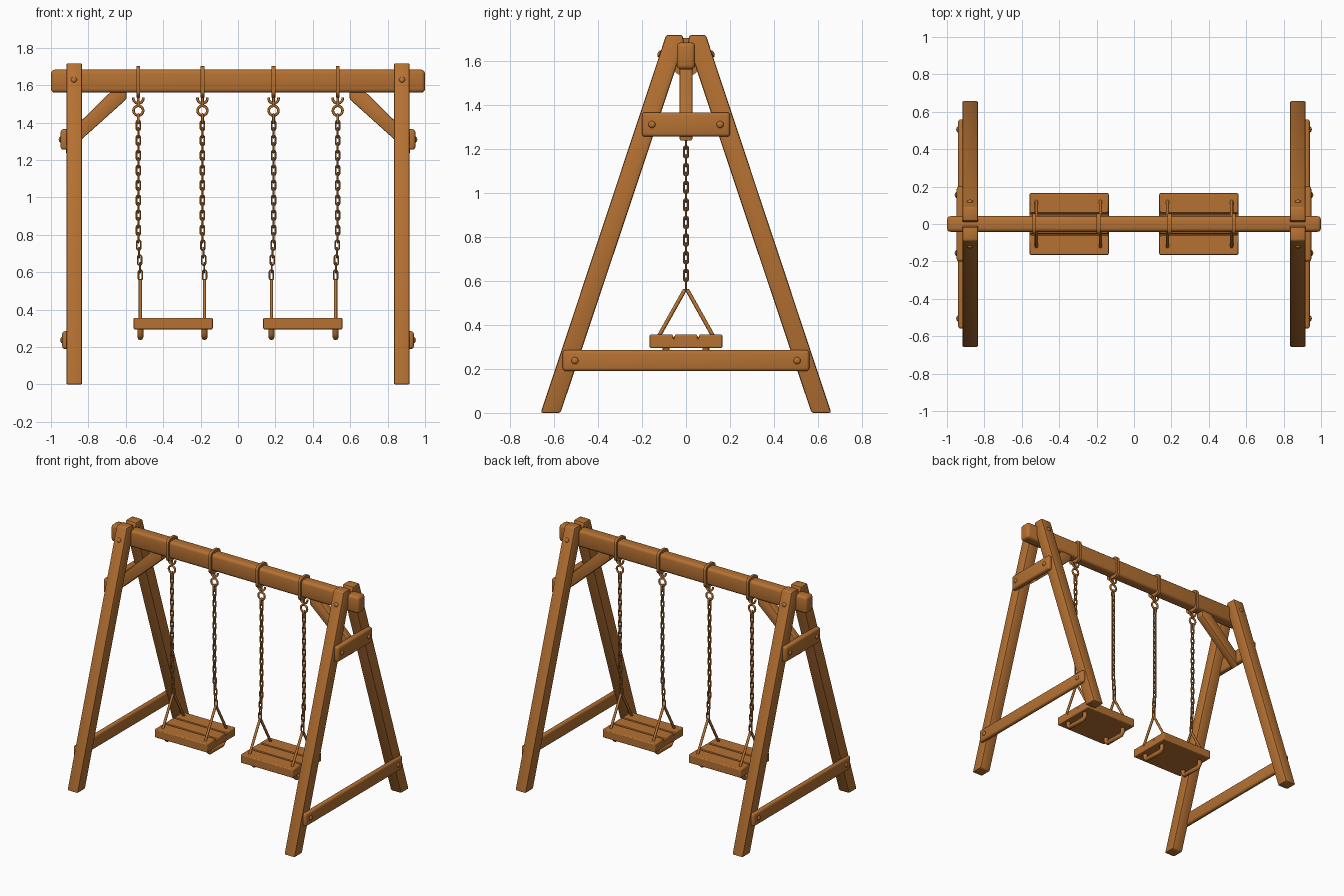
import bpy, bmesh, math
from mathutils import Vector, Matrix

if "Cube" in bpy.data.objects:
    bpy.data.objects.remove(bpy.data.objects["Cube"])

wood = bpy.data.materials.new("warm brown")
wood.diffuse_color = (0.46, 0.165, 0.032, 1)
wood.use_nodes = True
wood.node_tree.nodes["Principled BSDF"].inputs["Base Color"].default_value = wood.diffuse_color


def finish(name, bm, angle=35):
    bmesh.ops.recalc_face_normals(bm, faces=bm.faces[:])
    me = bpy.data.meshes.new(name)
    bm.to_mesh(me)
    bm.free()
    me.materials.append(wood)
    ob = bpy.data.objects.new(name, me)
    bpy.context.collection.objects.link(ob)
    bpy.ops.object.select_all(action='DESELECT')
    ob.select_set(True)
    bpy.context.view_layer.objects.active = ob
    bpy.ops.object.shade_smooth_by_angle(angle=math.radians(angle))
    return ob


def prism(name, pts, vec, bevel=0.0, seg=2):
    """Extrude a planar polygon along vec, then round its edges."""
    bm = bmesh.new()
    face = bm.faces.new([bm.verts.new(p) for p in pts])
    geo = bmesh.ops.extrude_face_region(bm, geom=[face], use_keep_orig=True)
    bmesh.ops.translate(bm, vec=Vector(vec),
                        verts=[g for g in geo['geom'] if isinstance(g, bmesh.types.BMVert)])
    bmesh.ops.recalc_face_normals(bm, faces=bm.faces[:])
    if bevel:
        bmesh.ops.bevel(bm, geom=bm.edges[:], offset=bevel, segments=seg,
                        profile=0.5, affect='EDGES', clamp_overlap=True)
    return finish(name, bm)


def box(name, x0, x1, y0, y1, z0, z1, bevel, seg=2):
    return prism(name, [(x0, y0, z0), (x0, y1, z0), (x0, y1, z1), (x0, y0, z1)],
                 (x1 - x0, 0, 0), bevel, seg)


def tubes(name, paths, r, sides=8):
    """Join round wires; each path is (points, closed)."""
    bm = bmesh.new()
    for pts, closed in paths:
        pts = [Vector(p) for p in pts]
        n = len(pts)
        nrm = Vector((0, 0, 0))
        for i in range(n):
            nrm += (pts[i] - pts[0]).cross(pts[(i + 1) % n] - pts[0])
        nrm = nrm.normalized() if nrm.length > 1e-9 else Vector((1, 0, 0))
        rings = []
        for i in range(n):
            a = pts[i - 1] if closed or i else pts[0]
            b = pts[(i + 1) % n] if closed or i < n - 1 else pts[i]
            side = (b - a).normalized().cross(nrm)
            rings.append([bm.verts.new(pts[i] + r * (math.cos(t) * nrm + math.sin(t) * side))
                          for t in (2 * math.pi * k / sides for k in range(sides))])
        for i in range(n if closed else n - 1):
            p, q = rings[i], rings[(i + 1) % n]
            for k in range(sides):
                m = (k + 1) % sides
                bm.faces.new((p[k], p[m], q[m], q[k]))
        if not closed:
            bm.faces.new(rings[0])
            bm.faces.new(rings[-1])
    return finish(name, bm, 50)


def arc(c, r, a0, a1, n, axis='x', stretch=0.0):
    """Arc in the xz or yz plane, optionally stretched into a chain link."""
    out = []
    for i in range(n):
        t = math.radians(a0 + (a1 - a0) * i / (n - 1))
        u, w = r * math.cos(t), r * math.sin(t)
        w += math.copysign(stretch, w) if abs(w) > 1e-6 else 0
        out.append((c[0] + u, c[1], c[2] + w) if axis == 'x' else (c[0], c[1] + u, c[2] + w))
    return out


def bolt(name, loc, direction):
    bm = bmesh.new()
    rot = Vector(direction).to_track_quat('Z', 'Y').to_matrix().to_4x4()
    bmesh.ops.create_uvsphere(bm, u_segments=14, v_segments=8, radius=0.016,
                              matrix=Matrix.Translation(loc) @ rot @ Matrix.Diagonal((1, 1, 0.6, 1)))
    finish(name, bm)


# top beam
box("top_beam", -1, 1, -0.042, 0.042, 1.56, 1.683, 0.02, 3)

for s, side in ((-1, "left"), (1, "right")):
    # splayed legs with their top bolts
    for f, end in ((-1, "front"), (1, "back")):
        prof = [(0.66, 0), (0.09, 1.717), (0.016, 1.717), (0.008, 1.68), (0.57, 0)]
        prism(f"{end}_{side}_leg", [(s * 0.833, f * y, z) for y, z in prof],
              (s * 0.085, 0, 0), 0.009)
        bolt(f"{end}_{side}_leg_bolt", (s * 0.877, f * 0.12, 1.63), (0, f, 0.33))

    # cross braces and bolts on the outside of each frame
    for lab, w, z0, z1, xo, by in (("upper", 0.2, 1.255, 1.365, 0.948, 0.155),
                                   ("lower", 0.56, 0.19, 0.285, 0.94, 0.505)):
        xs = sorted((s * 0.905, s * xo))
        box(f"{side}_{lab}_brace", *xs, -w, w, z0, z1, 0.014, 3)
        for f in (-1, 1):
            bolt(f"{side}_{lab}_brace_bolt", (s * (xo + 0.001), f * by, (z0 + z1) / 2), (s, 0, 0))

    # diagonal knee brace under the beam
    knee = [(0.92, 1.235), (0.597, 1.525), (0.597, 1.575), (0.67, 1.575), (0.92, 1.33)]
    prism(f"{side}_knee_brace", [(s * x, -0.03, z) for x, z in knee], (0, 0.06, 0), 0.006)

    # seat with two grooves running along it
    top = [(-0.165, 0.295), (0.165, 0.295), (0.165, 0.356), (0.062, 0.356), (0.055, 0.342),
           (0.048, 0.356), (-0.048, 0.356), (-0.055, 0.342), (-0.062, 0.356), (-0.165, 0.356)]
    seat = prism(f"{side}_seat", [(s * 0.135, y, z) for y, z in top], (s * 0.423, 0, 0))
    bev = seat.modifiers.new("rounded edges", 'BEVEL')
    bev.width, bev.segments, bev.limit_method = 0.013, 3, 'ANGLE'
    bev.angle_limit = math.radians(80)

    for n, xa in enumerate((0.19, 0.533)):
        x, xh = s * xa, s * (xa - 0.011)
        tag = f"{side}_{('inner', 'outer')[n]}"

        # band wrapped round the beam
        def loop(hy, z0, z1, r):
            pts = []
            for cy, cz, a in ((hy - r, z1 - r, 0), (r - hy, z1 - r, 90),
                              (r - hy, z0 + r, 180), (hy - r, z0 + r, 270)):
                for k in range(5):
                    t = math.radians(a + 22.5 * k)
                    pts.append((cy + r * math.cos(t), cz + r * math.sin(t)))
            return pts
        bm = bmesh.new()
        grid = [[bm.verts.new((x + dx, y, z)) for y, z in loop(*dims)]
                for dx, dims in ((-0.01, (0.057, 1.535, 1.702, 0.035)), (0.01, (0.057, 1.535, 1.702, 0.035)),
                                 (0.01, (0.04, 1.562, 1.68, 0.02)), (-0.01, (0.04, 1.562, 1.68, 0.02)))]
        for a in range(4):
            for k in range(20):
                m = (k + 1) % 20
                bm.faces.new((grid[a][k], grid[a][m], grid[(a + 1) % 4][m], grid[(a + 1) % 4][k]))
        finish(f"{tag}_band", bm)

        # open hook, ring and linking loop
        tubes(f"{tag}_hook", [(arc((x, 0, 1.53), 0.027, 170, 370, 11), False),
                              ([(x, 0, 1.55), (x, 0, 1.488)], False),
                              (arc((x, 0, 1.464), 0.026, 0, 337.5, 16), True),
                              (arc((x, 0, 1.421), 0.011, 0, 330, 12, 'y', 0.012), True)], 0.007)

        # chain of alternating links, drifting inward near the bottom
        links, count = [], 21
        for i in range(count):
            z = 1.385 - i * (1.385 - 0.585) / (count - 1)
            cx = x + (xh - x) * min(1, max(0, (0.78 - z) / 0.18))
            links.append((arc((cx, 0, z), 0.0105, 15, 345, 12, 'xy'[i % 2], 0.016), True))
        tubes(f"{tag}_chain", links, 0.0052, 6)

        # triangular hanger rods and the staple below the seat
        tubes(f"{tag}_hanger", [([(xh, -0.128, 0.34), (xh, -0.006, 0.558), (xh, 0.006, 0.558),
                                  (xh, 0.128, 0.34)], False)], 0.009)
        tubes(f"{tag}_seat_staple", [([(xh, -0.09, 0.31), (xh, -0.09, 0.27), (xh, -0.075, 0.253),
                                       (xh, 0.075, 0.253), (xh, 0.09, 0.27), (xh, 0.09, 0.31)], False)], 0.016)
